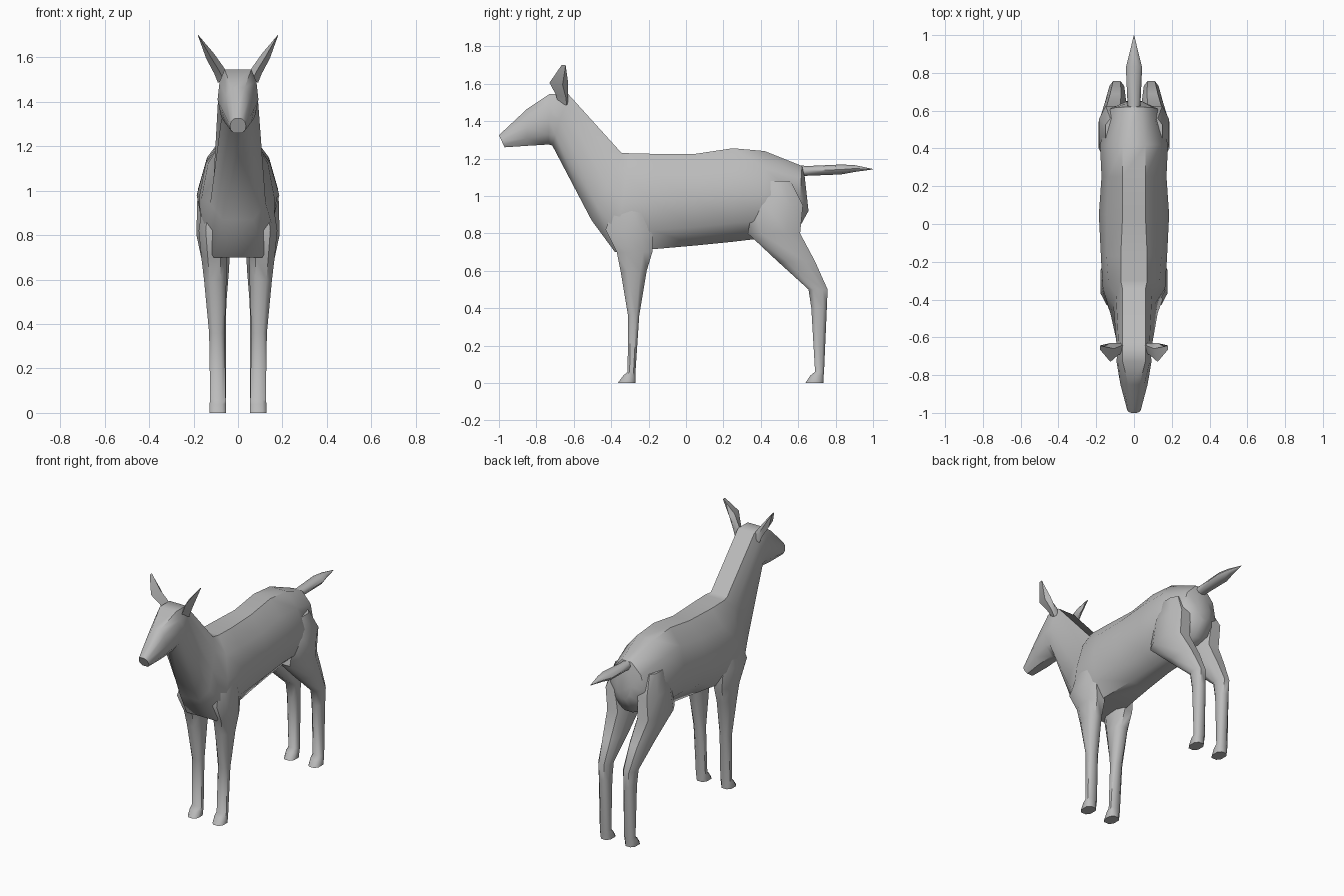
import bpy, bmesh, math

grey = bpy.data.materials.new("plain grey")
grey.diffuse_color = (0.5, 0.5, 0.5, 1)


def loft(name, rings, mirror=False):
    """Skin a list of equal-length point rings, capping both ends."""
    bm = bmesh.new()
    loops = [[bm.verts.new(p) for p in ring] for ring in rings]
    n = len(loops[0])
    for a, b in zip(loops, loops[1:]):
        for i in range(n):
            j = (i + 1) % n
            bm.faces.new((a[i], a[j], b[j], b[i]))
    bm.faces.new(loops[0])
    bm.faces.new(loops[-1])
    bmesh.ops.remove_doubles(bm, verts=bm.verts, dist=0.0005)
    bmesh.ops.recalc_face_normals(bm, faces=bm.faces)
    mesh = bpy.data.meshes.new(name)
    bm.to_mesh(mesh)
    bm.free()
    mesh.materials.append(grey)
    ob = bpy.data.objects.new(name, mesh)
    bpy.context.collection.objects.link(ob)
    if mirror:
        ob.modifiers.new("mirror", 'MIRROR')
    bpy.ops.object.select_all(action='DESELECT')
    ob.select_set(True)
    bpy.context.view_layer.objects.active = ob
    bpy.ops.object.shade_smooth_by_angle(angle=math.radians(50))
    return ob


LEVELS = (0, 0.2, 0.5, 0.8, 1)


def section(top, bottom, widths):
    """Symmetric ten-sided ring between a top and a bottom (y, z) point."""
    right = [(w, top[0] + (bottom[0] - top[0]) * t, top[1] + (bottom[1] - top[1]) * t)
             for t, w in zip(LEVELS, widths)]
    return right + [(-x, y, z) for x, y, z in reversed(right)]


def leg_ring(z, y0, y1, x0, x1):
    """Rounded eight-sided level ring filling the given box."""
    k = 0.5
    unit = [(1, k), (k, 1), (-k, 1), (-1, k), (-1, -k), (-k, -1), (k, -1), (1, -k)]
    return [((x0 + x1) / 2 + u * (x1 - x0) / 2, (y0 + y1) / 2 + v * (y1 - y0) / 2, z)
            for u, v in unit]


# Head, neck and trunk: top point, bottom point, half widths from top to bottom
loft("body", [section(*s) for s in (
    ((-1.00, 1.325), (-0.97, 1.26), (0.015, 0.03, 0.036, 0.033, 0.02)),
    ((-0.85, 1.465), (-0.85, 1.268), (0.03, 0.055, 0.072, 0.06, 0.03)),
    ((-0.73, 1.545), (-0.735, 1.275), (0.06, 0.083, 0.092, 0.075, 0.03)),
    ((-0.63, 1.545), (-0.715, 1.27), (0.06, 0.082, 0.09, 0.075, 0.02)),
    ((-0.345, 1.23), (-0.505, 0.87), (0.06, 0.095, 0.11, 0.125, 0.07)),
    ((-0.30, 1.228), (-0.38, 0.70), (0.07, 0.135, 0.165, 0.165, 0.11)),
    ((-0.17, 1.225), (-0.18, 0.715), (0.07, 0.145, 0.175, 0.155, 0.09)),
    ((0.05, 1.225), (0.05, 0.735), (0.06, 0.145, 0.186, 0.15, 0.07)),
    ((0.25, 1.255), (0.25, 0.755), (0.06, 0.135, 0.172, 0.15, 0.06)),
    ((0.42, 1.24), (0.42, 0.775), (0.06, 0.14, 0.18, 0.165, 0.06)),
    ((0.62, 1.16), (0.60, 0.82), (0.035, 0.10, 0.125, 0.11, 0.03)),
    ((0.635, 1.10), (0.655, 0.92), (0.02, 0.04, 0.05, 0.04, 0.015)),
)])

# Front legs with hooves
loft("front_legs", [leg_ring(*r) for r in (
    (1.00, -0.36, -0.20, 0.06, 0.15),
    (0.82, -0.43, -0.18, 0.05, 0.177),
    (0.70, -0.37, -0.18, 0.05, 0.165),
    (0.60, -0.35, -0.21, 0.052, 0.153),
    (0.36, -0.31, -0.25, 0.06, 0.13),
    (0.06, -0.312, -0.27, 0.055, 0.125),
    (0.04, -0.335, -0.27, 0.053, 0.128),
    (0.00, -0.365, -0.27, 0.053, 0.128),
)], True)

# Hind legs with haunches and hooves
loft("hind_legs", [leg_ring(*r) for r in (
    (1.08, 0.42, 0.56, 0.05, 0.15),
    (0.95, 0.36, 0.625, 0.05, 0.184),
    (0.80, 0.33, 0.61, 0.035, 0.187),
    (0.65, 0.49, 0.69, 0.04, 0.155),
    (0.50, 0.655, 0.757, 0.052, 0.13),
    (0.40, 0.67, 0.753, 0.055, 0.125),
    (0.06, 0.69, 0.738, 0.055, 0.122),
    (0.04, 0.665, 0.736, 0.053, 0.126),
    (0.00, 0.638, 0.735, 0.053, 0.126),
)], True)


def ear_ring(x, z, y0, y1, t):
    """Four-sided slice across the ear."""
    ym = (y0 + y1) / 2
    return [(x, y0, z), (x + t, ym + 0.02, z - t * 0.6), (x, y1, z), (x - t, ym + 0.02, z + t * 0.6)]


# Ears
loft("ears", [ear_ring(*r) for r in (
    (0.065, 1.50, -0.685, -0.63, 0.025),
    (0.085, 1.54, -0.695, -0.63, 0.022),
    (0.125, 1.605, -0.73, -0.63, 0.018),
    (0.18, 1.70, -0.665, -0.662, 0.001),
)], True)

# Tail: y, half width, bottom z, top z
loft("tail", [[(w * math.cos(a), y, (z0 + z1) / 2 + (z1 - z0) / 2 * math.sin(a))
               for a in (math.tau * i / 8 for i in range(8))]
              for y, w, z0, z1 in (
    (0.58, 0.03, 1.10, 1.165),
    (0.65, 0.035, 1.108, 1.16),
    (0.83, 0.043, 1.115, 1.168),
    (0.90, 0.025, 1.128, 1.165),
    (1.00, 0.001, 1.142, 1.144),
)])
